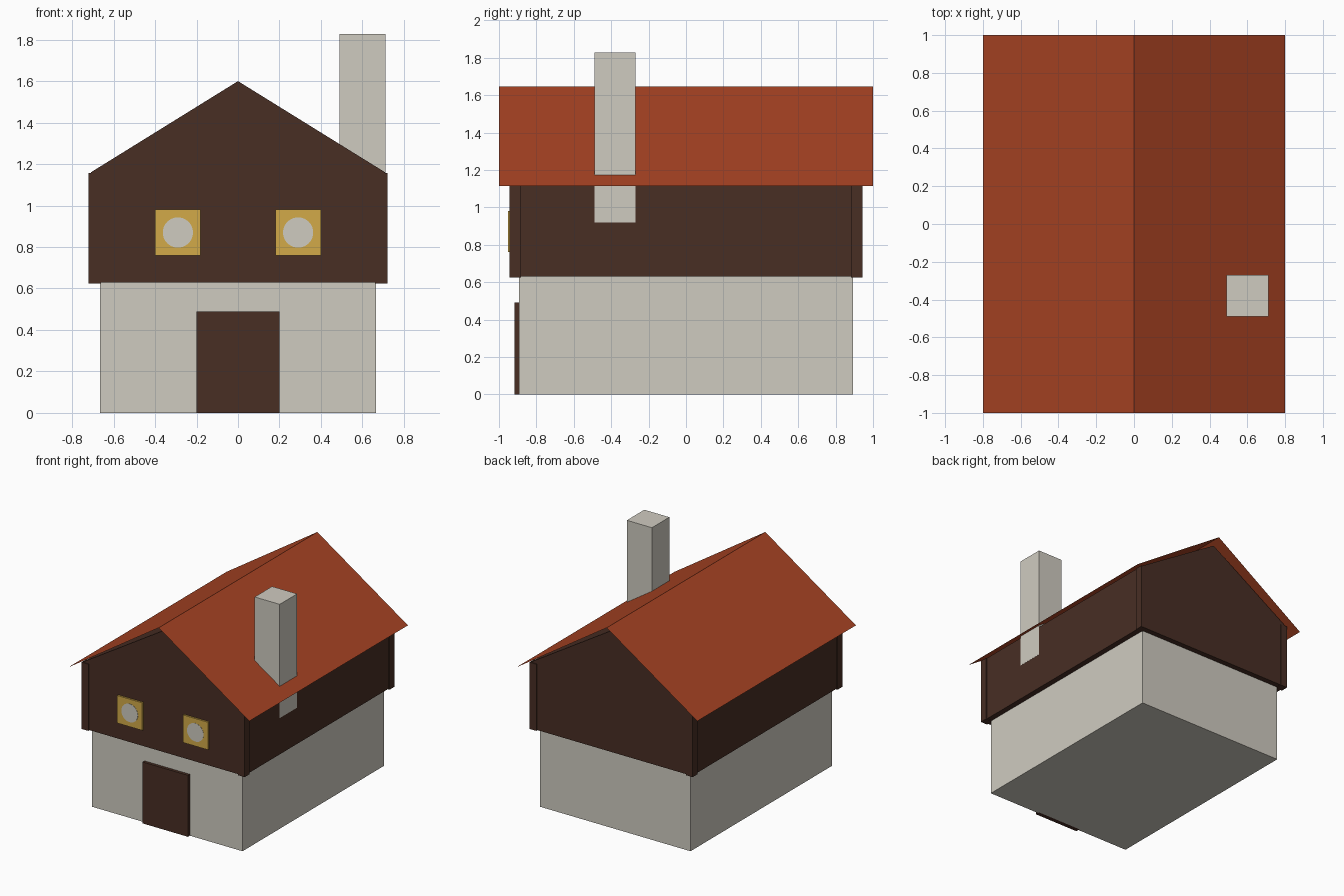
import bpy, math

if "Cube" in bpy.data.objects:
    bpy.data.objects.remove(bpy.data.objects["Cube"])


def material(name, rgb):
    # sRGB 0-255 to linear
    lin = [((c / 255 + 0.055) / 1.055) ** 2.4 for c in rgb]
    m = bpy.data.materials.new(name)
    m.diffuse_color = (*lin, 1)
    m.use_nodes = True
    m.node_tree.nodes["Principled BSDF"].inputs["Base Color"].default_value = m.diffuse_color
    return m


STONE = material("pale stone", (207, 203, 192))
WOOD = material("dark wood", (72, 46, 36))
TILE = material("roof red", (168, 67, 35))
YELLOW = material("window yellow", (210, 170, 72))


def mesh(name, verts, faces, mat):
    me = bpy.data.meshes.new(name)
    me.from_pydata(verts, [], faces)
    me.materials.append(mat)
    ob = bpy.data.objects.new(name, me)
    bpy.context.collection.objects.link(ob)
    return ob


def extrude_y(name, profile, y0, y1, mat, closed=True):
    """Sweep an x-z profile (counter-clockwise seen from the front) along y."""
    n = len(profile)
    verts = [(x, y, z) for y in (y0, y1) for x, z in profile]
    faces = [(i, i + n, (i + 1) % n + n, (i + 1) % n) for i in range(n if closed else n - 1)]
    if closed:
        faces += [tuple(range(n)), tuple(reversed(range(n, 2 * n)))]
    return mesh(name, verts, faces, mat)


def box(name, x0, x1, y0, y1, z0, z1, mat):
    return extrude_y(name, [(x0, z0), (x1, z0), (x1, z1), (x0, z1)], y0, y1, mat)


# Stone ground floor and door
box("stone_base", -0.665, 0.665, -0.893, 0.893, 0, 0.635, STONE)
box("door", -0.2, 0.2, -0.917, -0.88, 0, 0.49, WOOD)

# Timber upper floor with gable
WX, WY = 0.71, 0.937
extrude_y("upper_floor", [(-WX, 0.63), (WX, 0.63), (WX, 1.16), (0, 1.6), (-WX, 1.16)],
          -WY, WY, WOOD)

# Corner posts
for sx in (-1, 1):
    for sy in (-1, 1):
        xs = sorted((sx * 0.66, sx * 0.72))
        ys = sorted((sy * 0.883, sy * 0.944))
        box("corner_post", *xs, *ys, 0.625, 1.157, WOOD)

# Thin sheet roof
extrude_y("roof", [(0.8, 1.115), (0, 1.646), (-0.8, 1.115)], -1, 1, TILE, closed=False)

# Chimney, running down through the roof against the side wall
box("chimney", 0.49, 0.711, -0.49, -0.27, 0.92, 1.828, STONE)

# Windows: square yellow frame with a round pale pane
for sx in (-1, 1):
    cx, cz, h = sx * 0.29, 0.87, 0.11
    box("window_frame", cx - h, cx + h, -0.951, -0.93, cz - h, cz + h, YELLOW)
    ring = [(cx + 0.073 * math.cos(math.tau * i / 32), cz + 0.073 * math.sin(math.tau * i / 32))
            for i in range(32)]
    extrude_y("window_pane", ring, -0.953, -0.949, STONE)
